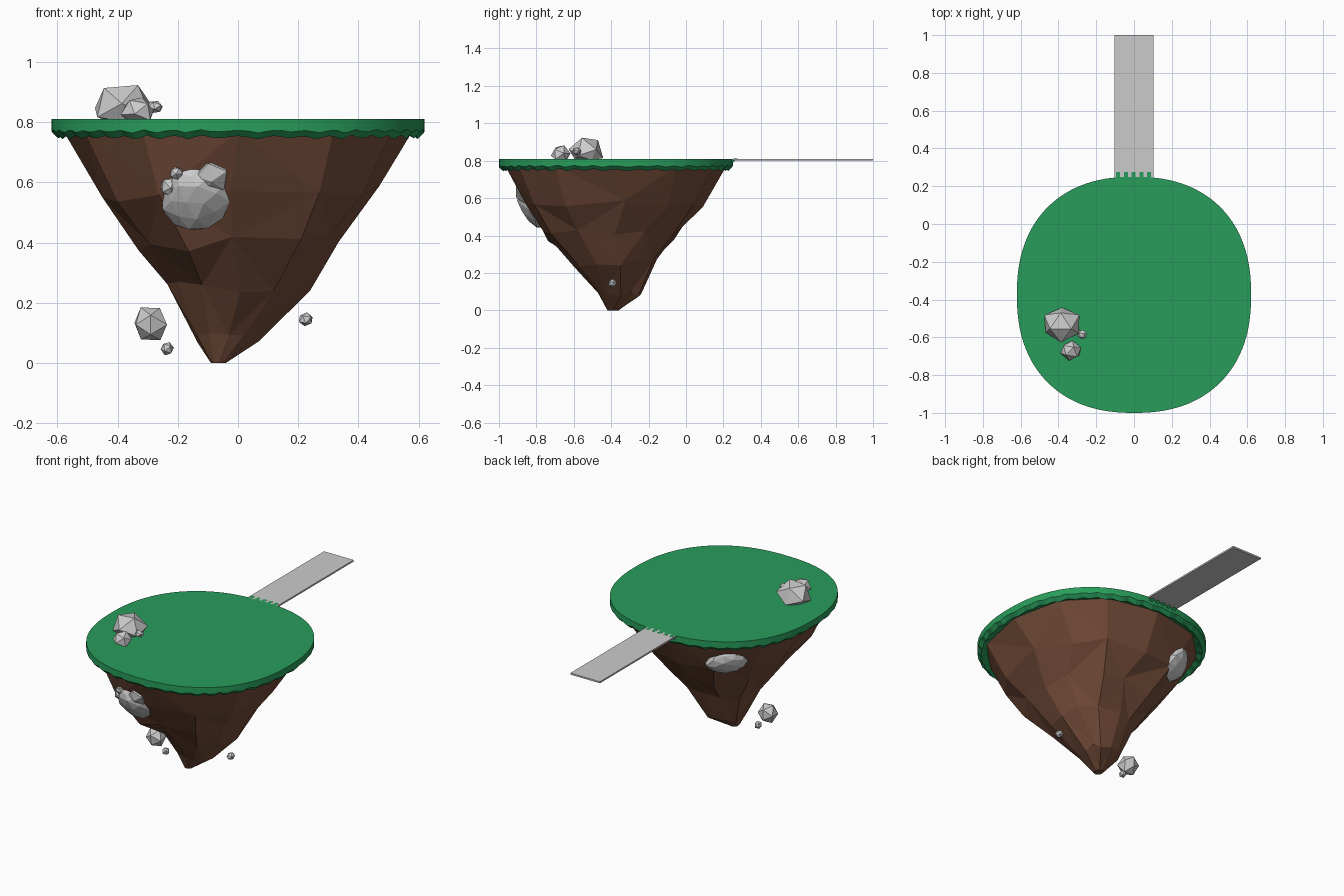
import bpy, bmesh, math, random
from mathutils import Vector, Matrix, Euler

if "Cube" in bpy.data.objects:
    bpy.data.objects.remove(bpy.data.objects["Cube"])

CY = -0.375  # centre of the island in y


def material(name, rgb):
    m = bpy.data.materials.new(name)
    m.diffuse_color = (*rgb, 1)
    m.use_nodes = True
    m.node_tree.nodes["Principled BSDF"].inputs["Base Color"].default_value = m.diffuse_color
    return m


def finish(name, bm, mat=None):
    bmesh.ops.recalc_face_normals(bm, faces=bm.faces)
    me = bpy.data.meshes.new(name)
    bm.to_mesh(me)
    bm.free()
    ob = bpy.data.objects.new(name, me)
    bpy.context.collection.objects.link(ob)
    if mat:
        me.materials.append(mat)
    return ob


def loft(rings, triangles=False):
    bm = bmesh.new()
    vs = [[bm.verts.new(p) for p in r] for r in rings]
    n = len(rings[0])
    for k, (a, b) in enumerate(zip(vs, vs[1:])):
        for i in range(n):
            j = (i + 1) % n
            if not triangles:
                bm.faces.new((a[i], a[j], b[j], b[i]))
            elif (i + k) % 2:
                bm.faces.new((a[i], a[j], b[j]))
                bm.faces.new((a[i], b[j], b[i]))
            else:
                bm.faces.new((a[i], a[j], b[i]))
                bm.faces.new((a[j], b[j], b[i]))
    bm.faces.new(vs[0])
    bm.faces.new(vs[-1])
    return bm


def rounded(t, power=2.3):
    c, s = math.cos(t), math.sin(t)
    e = 2 / power
    return math.copysign(abs(c) ** e, c), math.copysign(abs(s) ** e, s)


def remap(vals, lo, hi):
    a, b = min(vals), max(vals)
    return [lo + (v - a) / (b - a) * (hi - lo) for v in vals]


green = material("grass_green", (0.022, 0.34, 0.105))
brown = material("earth_brown", (0.18, 0.075, 0.042))

# Grass cap with a scalloped overhanging rim
N = 160
rnd = random.Random(4)
drip = [rnd.uniform(-0.002, 0.002) for _ in range(N)]
rings = []
for scale, z, wave in ((1.0, 0.81, 0), (1.0, 0.770, 0.004), (0.965, 0.750, 0.005), (0.92, 0.765, 0)):
    ring = []
    for i in range(N):
        u, v = rounded(2 * math.pi * i / N)
        dz = wave * (1, 0, -1, 0)[i % 4] + (drip[i] if wave else 0)
        ring.append((0.62 * scale * u, CY + 0.625 * scale * v, z + dz))
    rings.append(ring)
finish("grass_cap", loft(rings), green)

# Earth cone: jittered rings fitted to z, x range, y range
levels = [(0.77, -0.58, 0.58, -0.965, 0.215), (0.56, -0.45, 0.47, -0.86, 0.09),
          (0.40, -0.33, 0.335, -0.76, -0.04), (0.25, -0.235, 0.24, -0.60, -0.155),
          (0.09, -0.145, 0.07, -0.47, -0.24), (0.0, -0.09, -0.04, -0.42, -0.36)]
rnd = random.Random(23)
rings, n = [], 12
for k, (z, x0, x1, y0, y1) in enumerate(levels):
    inner = 0 < k < 5
    pts = []
    for i in range(n):
        t = 2 * math.pi * (i + (rnd.uniform(-0.2, 0.2) if inner else 0)) / n
        r = rnd.uniform(0.95, 1.03) if inner else 1
        u, v = rounded(t)
        pts.append((u * r, v * r))
    xs, ys = remap([p[0] for p in pts], x0, x1), remap([p[1] for p in pts], y0, y1)
    rings.append([(x, y, z + (rnd.uniform(-0.03, 0.03) if inner else 0)) for x, y in zip(xs, ys)])
finish("earth_cone", loft(rings, True), brown)

# Walkway plank with small wedge teeth where it meets the rim
bm = bmesh.new()
bmesh.ops.create_cube(bm, size=1, matrix=Matrix.Translation((0, 0.62, 0.805)) @ Matrix.Diagonal((0.205, 0.76, 0.01, 1)))
finish("walkway", bm)
bm = bmesh.new()
for i in range(5):
    x = -0.095 + 0.041 * i
    sides = [[bm.verts.new((x + d, y, z)) for y, z in ((0.24, 0.81), (0.275, 0.811), (0.24, 0.78))] for d in (0, 0.022)]
    a, b = sides
    bm.faces.new(a)
    bm.faces.new(b)
    for p in range(3):
        q = (p + 1) % 3
        bm.faces.new((a[p], a[q], b[q], b[p]))
finish("grass_teeth", bm, green)


# Boulders: jittered icospheres fitted to half sizes, flattened axis along a normal
def boulder(name, loc, half, seed, detail=1, normal=(0, 0, 1), floor=None):
    rnd = random.Random(seed)
    bm = bmesh.new()
    bmesh.ops.create_icosphere(bm, subdivisions=detail, radius=1)
    turn = Euler([rnd.uniform(0, 3) for _ in range(3)]).to_matrix()
    for v in bm.verts:
        v.co = turn @ v.co * rnd.uniform(0.93, 1.07)
    axes = [remap([v.co[a] for v in bm.verts], -half[a], half[a]) for a in range(3)]
    q = Vector(normal).to_track_quat('Z', 'Y')
    for v, co in zip(bm.verts, zip(*axes)):
        v.co = q @ Vector(co) + Vector(loc)
        if floor is not None:
            v.co.z = max(v.co.z, floor)
    finish(name, bm)


def ball(r):
    return (r, r, r)


boulder("top_boulder_large", (-0.382, -0.535, 0.84), (0.093, 0.092, 0.083), 1, floor=0.803)
boulder("top_boulder_medium", (-0.335, -0.67, 0.835), (0.055, 0.053, 0.047), 2, floor=0.803)
boulder("top_boulder_small", (-0.275, -0.585, 0.85), (0.025, 0.025, 0.02), 3)

front = (0, -0.83, -0.55)
boulder("front_boulder_large", (-0.14, -0.825, 0.545), (0.112, 0.118, 0.052), 5, 2, front)
boulder("front_boulder_medium", (-0.085, -0.865, 0.62), (0.057, 0.06, 0.045), 6, 1, front)
boulder("front_boulder_small", (-0.205, -0.885, 0.63), ball(0.021), 7)
boulder("front_boulder_side", (-0.225, -0.845, 0.585), ball(0.032), 8)
boulder("back_boulder", (-0.295, 0.02, 0.61), (0.12, 0.10, 0.05), 9, 2, (-0.55, 0.6, -0.58))

# Floating stones around the tip
boulder("floating_stone_large", (-0.29, -0.40, 0.13), ball(0.054), 12)
boulder("floating_stone_left", (-0.235, -0.38, 0.047), ball(0.022), 13)
boulder("floating_stone_right", (0.225, -0.393, 0.145), ball(0.023), 14)
